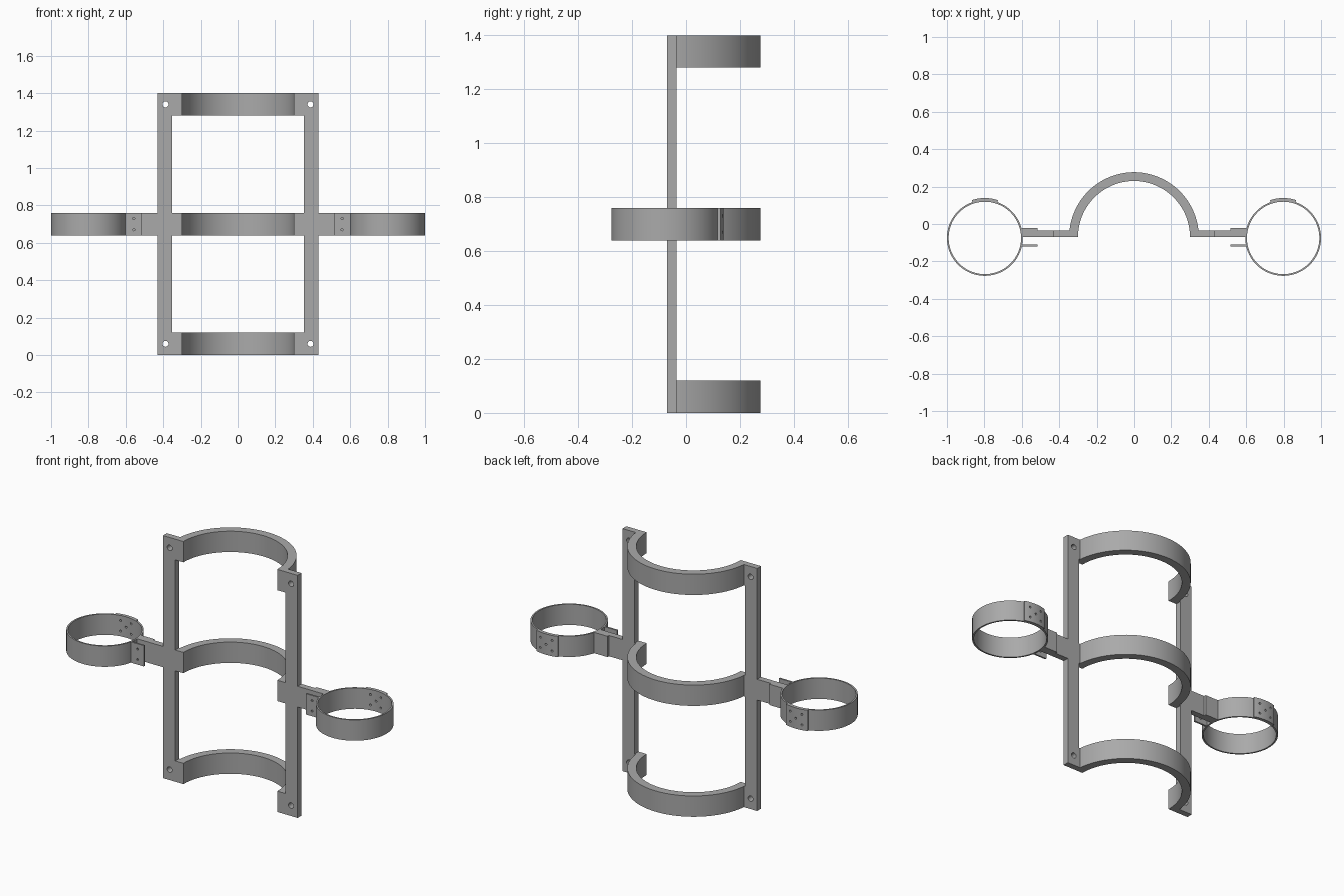
import bpy, bmesh, math
from mathutils import Matrix, Vector

cube = bpy.data.objects.get("Cube")
if cube:
    bpy.data.objects.remove(cube, do_unlink=True)

grey = bpy.data.materials.new("plain grey")
grey.use_nodes = True
COLOUR = (0.40, 0.40, 0.40, 1)
grey.diffuse_color = COLOUR
grey.node_tree.nodes["Principled BSDF"].inputs["Base Color"].default_value = COLOUR

HEIGHT, BAND = 1.4, 0.12          # overall height, height of every band
MID = 0.64                        # bottom of the middle band
FRONT, BACK = -0.07, -0.035       # depth of the flat frame
RING = Vector((0.7975, -0.0745, 0))
RING_R = 0.2025


def activate(ob):
    bpy.ops.object.select_all(action='DESELECT')
    ob.select_set(True)
    bpy.context.view_layer.objects.active = ob


def finish(name, bm):
    bmesh.ops.recalc_face_normals(bm, faces=bm.faces)
    me = bpy.data.meshes.new(name)
    bm.to_mesh(me)
    bm.free()
    me.materials.append(grey)
    ob = bpy.data.objects.new(name, me)
    bpy.context.collection.objects.link(ob)
    return ob


def extrude(name, outline, shift):
    """Fill a flat outline and push it along a vector."""
    bm = bmesh.new()
    face = bm.faces.new([bm.verts.new(p) for p in outline])
    new = bmesh.ops.extrude_face_region(bm, geom=[face])["geom"]
    bmesh.ops.translate(bm, vec=shift, verts=[v for v in new if isinstance(v, bmesh.types.BMVert)])
    return finish(name, bm)


def box(name, x0, x1, y0, y1, z0, z1):
    return extrude(name, [(x0, y0, z0), (x1, y0, z0), (x1, y1, z0), (x0, y1, z0)], (0, 0, z1 - z0))


def curved_band(name, centre, r_in, r_out, start, end, z, steps):
    """Upright curved strip with square ends; a full turn closes into a ring."""
    closed = abs(end - start) >= 360
    bm = bmesh.new()
    rows = []
    for i in range(steps if closed else steps + 1):
        a = math.radians(start + (end - start) * i / steps)
        d = Vector((math.cos(a), math.sin(a), 0))
        rows.append([bm.verts.new(centre + d * r + Vector((0, 0, h)))
                     for r, h in ((r_in, z), (r_out, z), (r_out, z + BAND), (r_in, z + BAND))])
    pairs = list(zip(rows, rows[1:]))
    if closed:
        pairs.append((rows[-1], rows[0]))
    else:
        bm.faces.new(rows[0])
        bm.faces.new(rows[-1])
    for a, b in pairs:
        for k in range(4):
            j = (k + 1) % 4
            bm.faces.new((a[k], a[j], b[j], b[k]))
    return finish(name, bm)


def drill(ob, holes, radius, depth):
    """Cut round holes; each hole is a centre and a direction."""
    bm = bmesh.new()
    for pos, direction in holes:
        turn = Vector(direction).to_track_quat('Z', 'Y').to_matrix().to_4x4()
        bmesh.ops.create_cone(bm, cap_ends=True, segments=20, radius1=radius, radius2=radius,
                              depth=depth, matrix=Matrix.Translation(pos) @ turn)
    cutter = finish("hole_cutter", bm)
    cutter.hide_render = True
    mod = ob.modifiers.new("holes", 'BOOLEAN')
    mod.operation, mod.solver, mod.object = 'DIFFERENCE', 'EXACT', cutter
    activate(ob)
    bpy.ops.object.modifier_apply(modifier=mod.name)
    bpy.data.objects.remove(cutter, do_unlink=True)


def smooth(ob):
    activate(ob)
    bpy.ops.object.shade_smooth_by_angle(angle=math.radians(30))


def mirrored(ob):
    """Add the matching part on the other side."""
    me = ob.data.copy()
    me.transform(Matrix.Scale(-1, 4, (1, 0, 0)))
    me.flip_normals()
    twin = bpy.data.objects.new(ob.name.replace("left", "right"), me)
    bpy.context.collection.objects.link(twin)


# Three half-round cradles
for label, z in (("bottom", 0), ("middle", MID), ("top", HEIGHT - BAND)):
    smooth(curved_band(label + "_cradle", Vector((0, FRONT, 0)), 0.30, 0.347, 0, 180, z, 64))

# Side rail with its mounting tabs and side arm, cut from one plate
tab, inner, outer, arm = 0.344, 0.352, 0.43, 0.598
top = MID + BAND
outline = [(tab, 0), (outer, 0), (outer, MID), (arm, MID), (arm, top), (outer, top),
           (outer, HEIGHT), (tab, HEIGHT), (tab, HEIGHT - BAND), (inner, HEIGHT - BAND),
           (inner, top), (tab, top), (tab, MID), (inner, MID), (inner, BAND), (tab, BAND)]
rail = extrude("left_rail", [(x, FRONT, z) for x, z in outline], (0, BACK - FRONT, 0))
drill(rail, [((0.388, FRONT, z), (0, 1, 0)) for z in (0.06, HEIGHT - 0.06)], 0.016, 0.2)

# Thin clamp tabs in front of and behind the arm
bolt_heights = (MID + 0.03, MID + 0.09)
front_tab = box("left_front_clamp_tab", 0.517, 0.602, -0.12, -0.11, MID, top)
drill(front_tab, [((0.557, -0.115, z), (0, 1, 0)) for z in bolt_heights], 0.006, 0.05)
back_tab = box("left_back_clamp_tab", 0.517, 0.602, BACK, -0.022, MID, top)

# Round holder with a riveted lap plate at its back
ring = curved_band("left_holder_ring", RING, RING_R - 0.009, RING_R, 0, 360, MID, 96)
lap = curved_band("left_lap_plate", RING, RING_R - 0.001, RING_R + 0.011, 71, 109, MID, 16)
rivets = []
for angle, h in ((80, 0.03), (100, 0.03), (90, 0.06), (80, 0.09), (100, 0.09)):
    d = Vector((math.cos(math.radians(angle)), math.sin(math.radians(angle)), 0))
    rivets.append((RING + d * RING_R + Vector((0, 0, MID + h)), d))
for part in (ring, lap):
    drill(part, rivets, 0.006, 0.08)
    smooth(part)

for part in (rail, front_tab, back_tab, ring, lap):
    mirrored(part)
